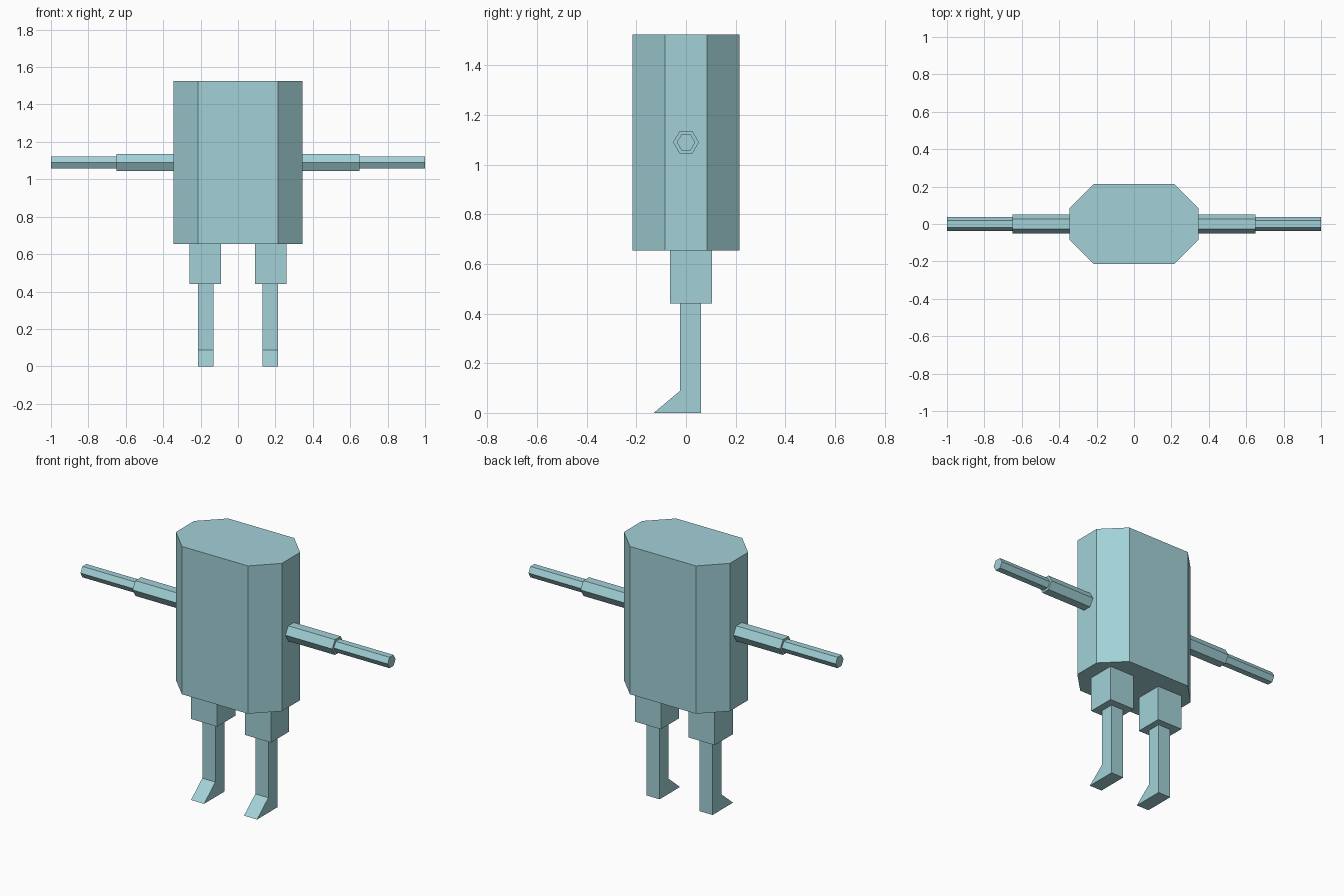
import bpy, bmesh, math
from mathutils import Vector

if "Cube" in bpy.data.objects:
    bpy.data.objects.remove(bpy.data.objects["Cube"])

mat = bpy.data.materials.new("pale_teal")
mat.diffuse_color = (0.36, 0.64, 0.68, 1)
mat.use_nodes = True
mat.node_tree.nodes["Principled BSDF"].inputs["Base Color"].default_value = mat.diffuse_color


def prism(name, profile, offset):
    """Extrude a flat polygon along an offset into a closed solid."""
    bm = bmesh.new()
    face = bm.faces.new([bm.verts.new(p) for p in profile])
    ext = bmesh.ops.extrude_face_region(bm, geom=[face], use_keep_orig=True)
    top = [v for v in ext["geom"] if isinstance(v, bmesh.types.BMVert)]
    bmesh.ops.translate(bm, verts=top, vec=Vector(offset))
    bmesh.ops.recalc_face_normals(bm, faces=bm.faces)
    mesh = bpy.data.meshes.new(name)
    bm.to_mesh(mesh)
    bm.free()
    mesh.materials.append(mat)
    obj = bpy.data.objects.new(name, mesh)
    bpy.context.collection.objects.link(obj)
    return obj


def hexagon(x, z, r):
    return [(x, r * math.cos(i * math.pi / 3), z + r * math.sin(i * math.pi / 3))
            for i in range(6)]


# Torso: rectangle with chamfered corners
outline = [(0.345, 0.085), (0.215, 0.215), (-0.215, 0.215), (-0.345, 0.085),
           (-0.345, -0.085), (-0.215, -0.215), (0.215, -0.215), (0.345, -0.085)]
prism("torso", [(x, y, 0.655) for x, y in outline], (0, 0, 0.87))

# Side outlines (y, z) of the thigh and of the shin with its wedge foot
thigh = [(-0.065, 0.44), (0.105, 0.44), (0.105, 0.655), (-0.065, 0.655)]
shin = [(-0.13, 0), (0.06, 0), (0.06, 0.44), (-0.025, 0.44), (-0.025, 0.088)]

for side, s in (("left", -1), ("right", 1)):
    # Arms: two stepped hexagonal rods
    prism(side + "_upper_arm", hexagon(s * 0.345, 1.09, 0.052), (s * 0.305, 0, 0))
    prism(side + "_forearm", hexagon(s * 0.65, 1.09, 0.037), (s * 0.35, 0, 0))
    # Legs
    prism(side + "_thigh", [(s * 0.09, y, z) for y, z in thigh], (s * 0.17, 0, 0))
    prism(side + "_shin_and_foot", [(s * 0.13, y, z) for y, z in shin], (s * 0.085, 0, 0))
